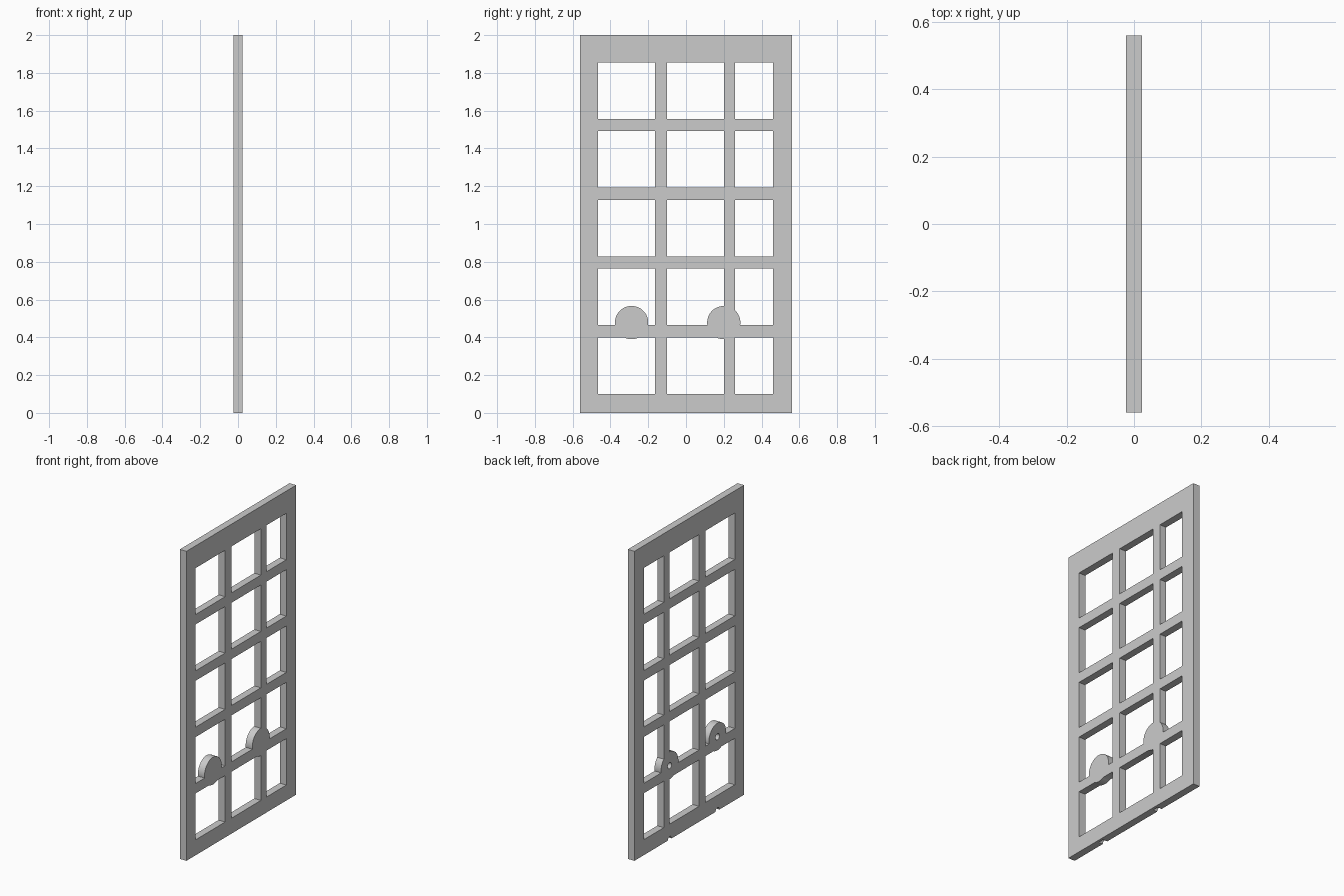
import bpy
from math import pi

cube = bpy.data.objects.get("Cube")
if cube:
    bpy.data.objects.remove(cube, do_unlink=True)

THICK = 0.047
DISC_YZ = [(-0.288, 0.478), (0.2, 0.478)]
COLUMNS = [(-0.465, -0.165), (-0.1, 0.2), (0.26, 0.46)]
ROWS = [0.1 + 0.364 * i for i in range(5)]
ROW_HEIGHT = 0.3

grey = bpy.data.materials.new("plain grey")
grey.use_nodes = True
colour = (0.6, 0.6, 0.6, 1)
grey.diffuse_color = colour
grey.node_tree.nodes["Principled BSDF"].inputs["Base Color"].default_value = colour


def box(name, x, y, z):
    """Box from (min, max) pairs."""
    spans = (x, y, z)
    bpy.ops.mesh.primitive_cube_add(size=1, location=[(a + b) / 2 for a, b in spans])
    ob = bpy.context.object
    ob.name = name
    ob.scale = [b - a for a, b in spans]
    bpy.ops.object.transform_apply(location=True, scale=True, rotation=True)
    return ob


def rod(name, radius, x, y, z, sides):
    """Cylinder along x between the two given x values."""
    bpy.ops.mesh.primitive_cylinder_add(
        vertices=sides, radius=radius, depth=x[1] - x[0],
        location=((x[0] + x[1]) / 2, y, z), rotation=(0, pi / 2, 0))
    ob = bpy.context.object
    ob.name = name
    bpy.ops.object.transform_apply(location=True, scale=True, rotation=True)
    return ob


def join(parts, name):
    bpy.ops.object.select_all(action="DESELECT")
    for p in parts:
        p.select_set(True)
    bpy.context.view_layer.objects.active = parts[0]
    bpy.ops.object.join()
    parts[0].name = name
    parts[0].hide_render = True
    return parts[0]


def cut(target, cutter):
    mod = target.modifiers.new("cut", "BOOLEAN")
    mod.operation = "DIFFERENCE"
    mod.solver = "EXACT"
    mod.object = cutter
    bpy.context.view_layer.objects.active = target
    bpy.ops.object.modifier_apply(modifier=mod.name)
    bpy.data.objects.remove(cutter, do_unlink=True)


# Solid door panel
panel = box("lattice_door", (-THICK / 2, THICK / 2), (-0.56, 0.56), (0, 2))
panel.data.materials.append(grey)

# Window openings, with the round hinge bosses left standing in them
openings = join([box("opening", (-0.1, 0.1), col, (z, z + ROW_HEIGHT))
                 for col in COLUMNS for z in ROWS], "openings")
bosses = join([rod("boss", 0.088, (-0.2, 0.2), y, z, 64) for y, z in DISC_YZ], "bosses")
cut(openings, bosses)
cut(panel, openings)

# Blind peg holes in the back of each boss and at the bottom edge below it
pegs = join([rod("peg", 0.02, (-0.1, 0.007), y, h, 24)
             for y, z in DISC_YZ for h in (z, 0)], "peg_holes")
cut(panel, pegs)

# Smooth round walls, crisp edges
bpy.ops.object.select_all(action="DESELECT")
panel.select_set(True)
bpy.context.view_layer.objects.active = panel
bpy.ops.object.shade_smooth_by_angle(angle=0.5)
